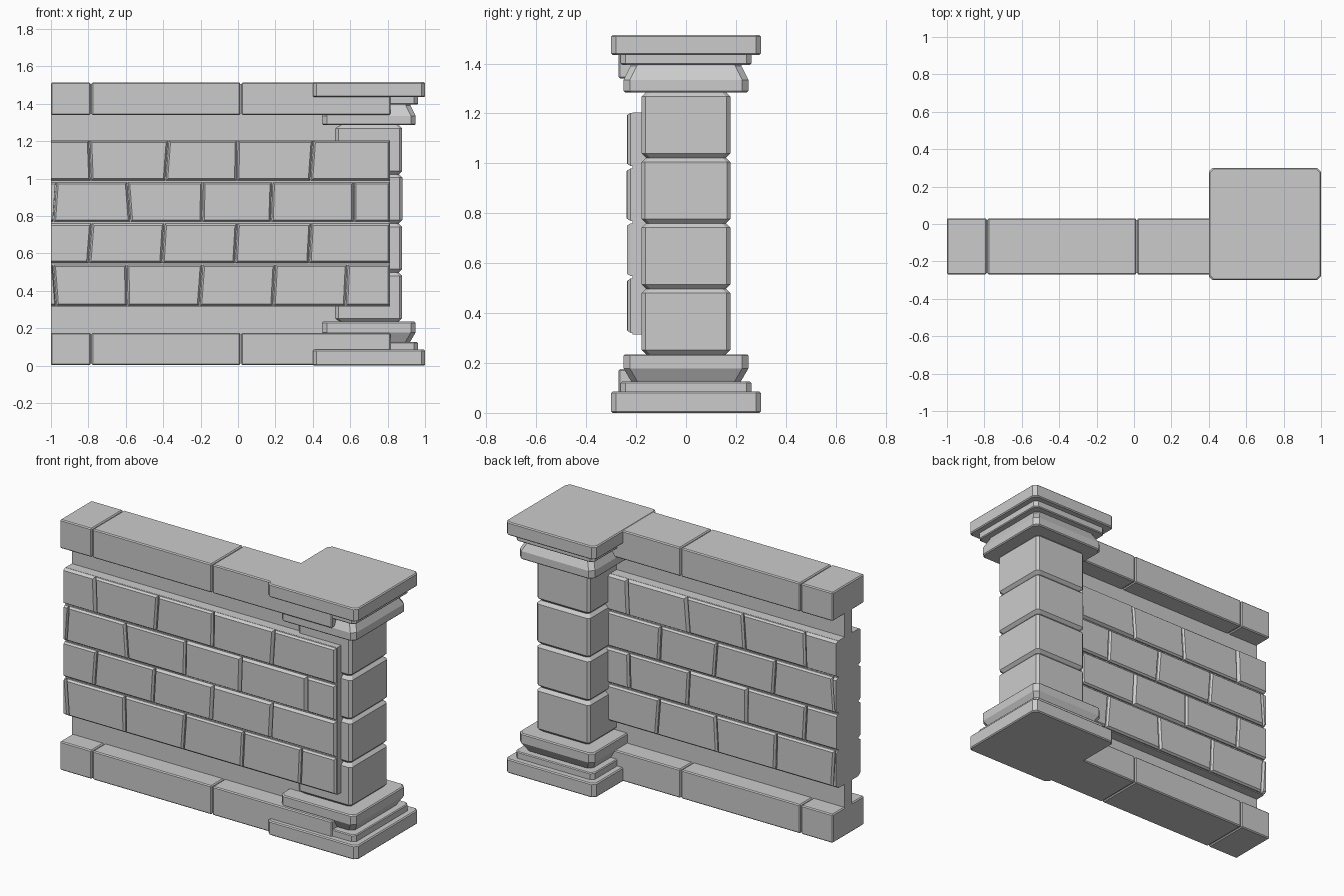
import bpy, bmesh, random

if "Cube" in bpy.data.objects:
    bpy.data.objects.remove(bpy.data.objects["Cube"])
random.seed(4)

PX = 0.7          # pillar centre in x
WY = -0.12        # wall centre in y


def make(name, verts, faces):
    me = bpy.data.meshes.new(name)
    me.from_pydata(verts, [], faces)
    bm = bmesh.new()
    bm.from_mesh(me)
    bmesh.ops.recalc_face_normals(bm, faces=bm.faces)
    bm.to_mesh(me)
    bm.free()
    ob = bpy.data.objects.new(name, me)
    bpy.context.collection.objects.link(ob)
    return ob


def skin(rings):
    """Faces for stacked rings of equal length, capped at both ends."""
    n = len(rings[0])
    verts = [v for r in rings for v in r]
    faces = [tuple(range(n)), tuple(range(len(verts) - n, len(verts)))]
    for k in range(len(rings) - 1):
        for i in range(n):
            j = (i + 1) % n
            faces.append((k * n + i, k * n + j, (k + 1) * n + j, (k + 1) * n + i))
    return verts, faces


def loft(name, profile, cut=0.02):
    """Square stone with clipped corners around the pillar axis; profile = (half width, z)."""
    rings = []
    for h, z in profile:
        c = h - cut
        rings.append([(PX + x, y, z) for x, y in
                      ((h, -c), (h, c), (c, h), (-c, h), (-h, c), (-h, -c), (-c, -h), (c, -h))])
    return make(name, *skin(rings))


def box(name, x0, x1, y0, y1, z0, z1, bevel=0):
    rings = [[(x0, y0, z), (x1, y0, z), (x1, y1, z), (x0, y1, z)] for z in (z0, z1)]
    ob = make(name, *skin(rings))
    if bevel:
        m = ob.modifiers.new("bevel", 'BEVEL')
        m.width, m.segments = bevel, 1
    return ob


# Pillar base and capital
H = 1.515
loft("base_slab", [(.294, 0), (.3, .006), (.3, .079), (.294, .085)])
loft("base_step", [(.262, .085), (.262, .12), (.257, .125)])
loft("base_moulding", [(.215, .12), (.222, .13), (.25, .178), (.25, .229), (.244, .235)], .025)
loft("capital_moulding", [(.244, H - .23), (.25, H - .224), (.25, H - .18), (.222, H - .125), (.222, H - .115)], .025)
loft("capital_step", [(.257, H - .12), (.262, H - .115), (.262, H - .08)])
loft("capital_slab", [(.294, H - .08), (.3, H - .074), (.3, H - .006), (.294, H)])

# Pillar shaft: four stacked blocks with chamfered joints
for i in range(4):
    a, b = .235 + i * .2625, .235 + (i + 1) * .2625
    h = .179 + random.uniform(-.002, .002)
    loft(f"pillar_block_{i + 1}", [(h - .018, a), (h, a + .018), (h, b - .018), (h - .018, b)], .015)

# Wall rails of long stones, top and bottom
for label, z0, z1 in (("bottom", .002, .175), ("top", 1.34, H - .002)):
    box(f"{label}_rail_core", -.995, .8, -.262, .022, z0 + .008, z1 - .008)
    for i, (a, b) in enumerate(((-1, -.788), (-.782, .012), (.018, .815))):
        box(f"{label}_rail_stone_{i + 1}", a, b, -.27, .03, z0, z1, .006)

# Recessed neck and thick brick backing
box("wall_neck", -1, .7, -.155, -.085, .1, 1.42)
box("brick_backing", -1, .813, -.215, -.025, .315, 1.203)

# Brick faces on the front and the back
ROWS = [(.318, .541, (-.98, -.593, -.198, .193, .58)),
        (.546, .762, (-.79, -.4, -.01, .385)),
        (.767, .982, (-.98, -.583, -.19, .18, .62)),
        (.987, 1.205, (-.79, -.38, -.005, .395))]
for side, s in (("front", -1), ("back", 1)):
    verts, faces = [], []
    for z0, z1, cuts in ROWS:
        joints = [(-1, -1)]
        for c in cuts:
            t = random.uniform(-.009, .009)
            joints.append((c - t, c + t))
        joints.append((.815, .815))
        for (lb, lt), (rb, rt) in zip(joints, joints[1:]):
            out = .115 + random.uniform(-.002, .003)
            rings = []
            for inset, d in ((.003, .09), (.003, .103), (.012, out)):
                ix = min(inset, (rb - lb) * .3)
                y = WY + s * d
                l = 0 if lb == -1 else ix
                rings.append([(lb + l, y, z0 + inset), (rb - ix, y, z0 + inset),
                              (rt - ix, y, z1 - inset), (lt + l, y, z1 - inset)])
            v, f = skin(rings)
            faces += [tuple(i + len(verts) for i in q) for q in f]
            verts += v
    make(f"{side}_bricks", verts, faces)
